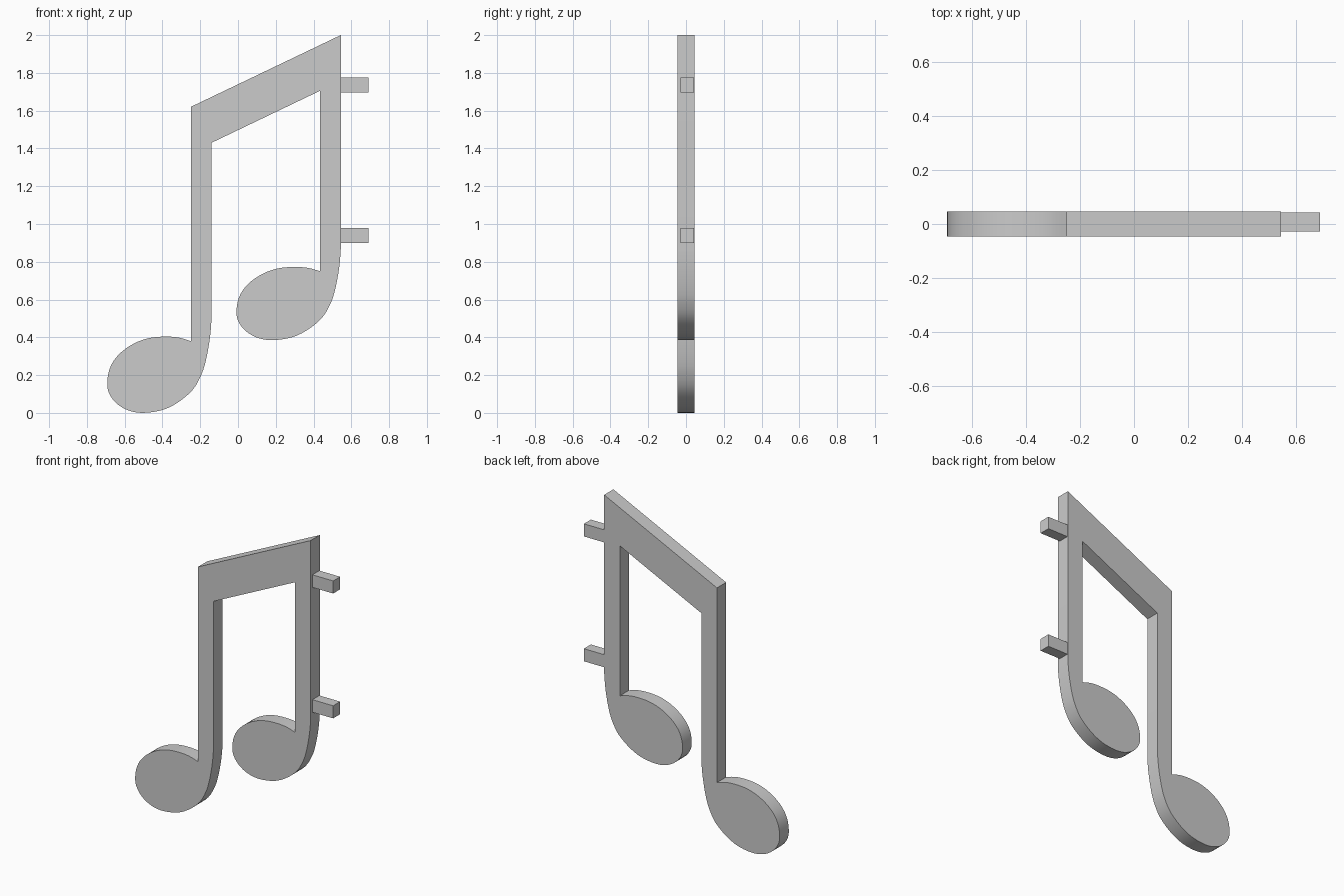
import bpy, bmesh
from mathutils import Vector

if "Cube" in bpy.data.objects:
    bpy.data.objects.remove(bpy.data.objects["Cube"])

HALF = 0.046  # half thickness of the flat body

# Tail of one note: from the outer stem edge, around the head, to the notch
TAIL = [(-0.14, 0.50), (-0.145, 0.43), (-0.155, 0.355), (-0.172, 0.27),
        (-0.195, 0.20), (-0.24, 0.122), (-0.32, 0.054), (-0.405, 0.014),
        (-0.51, 0.0), (-0.59, 0.017), (-0.65, 0.057), (-0.685, 0.11),
        (-0.692, 0.165), (-0.68, 0.232), (-0.648, 0.29), (-0.595, 0.34),
        (-0.53, 0.377), (-0.46, 0.398), (-0.38, 0.404), (-0.31, 0.398),
        (-0.25, 0.38)]


def smooth_path(pts, steps=3):
    """Catmull-Rom curve through the points."""
    p = [Vector(q) for q in pts]
    p = [2 * p[0] - p[1]] + p + [2 * p[-1] - p[-2]]
    out = []
    for a, b, c, d in zip(p, p[1:], p[2:], p[3:]):
        for i in range(steps):
            t = i / steps
            out.append(0.5 * (2 * b + (c - a) * t + (2 * a - 5 * b + 4 * c - d) * t**2
                              + (3 * b - a - 3 * c + d) * t**3))
    out.append(p[-2])
    return [(v.x, v.y) for v in out]


def extrude_profile(name, profile, y0, y1):
    bm = bmesh.new()
    face = bm.faces.new([bm.verts.new((x, y0, z)) for x, z in profile])
    ext = bmesh.ops.extrude_face_region(bm, geom=[face])
    verts = [g for g in ext["geom"] if isinstance(g, bmesh.types.BMVert)]
    bmesh.ops.translate(bm, verts=verts, vec=(0, y1 - y0, 0))
    bmesh.ops.recalc_face_normals(bm, faces=bm.faces)
    mesh = bpy.data.meshes.new(name)
    bm.to_mesh(mesh)
    bm.free()
    obj = bpy.data.objects.new(name, mesh)
    bpy.context.collection.objects.link(obj)
    return obj


# Body: two note heads with stems, joined by the slanted beam
left = smooth_path(TAIL)
right = [(x + 0.684, z * 0.96 + 0.385) for x, z in left]
outline = left + [(-0.25, 1.62), (0.544, 2.0)] + right + [(0.434, 1.705), (-0.14, 1.43)]
body = extrude_profile("note_body", outline, -HALF, HALF)
bpy.context.view_layer.objects.active = body
body.select_set(True)
bpy.ops.object.shade_smooth_by_angle(angle=0.5)

# Mounting pegs on the right stem
for name, z in (("lower_peg", 0.90), ("upper_peg", 1.695)):
    extrude_profile(name, [(0.54, z), (0.69, z), (0.69, z + 0.08), (0.54, z + 0.08)],
                    -0.028, 0.042)
